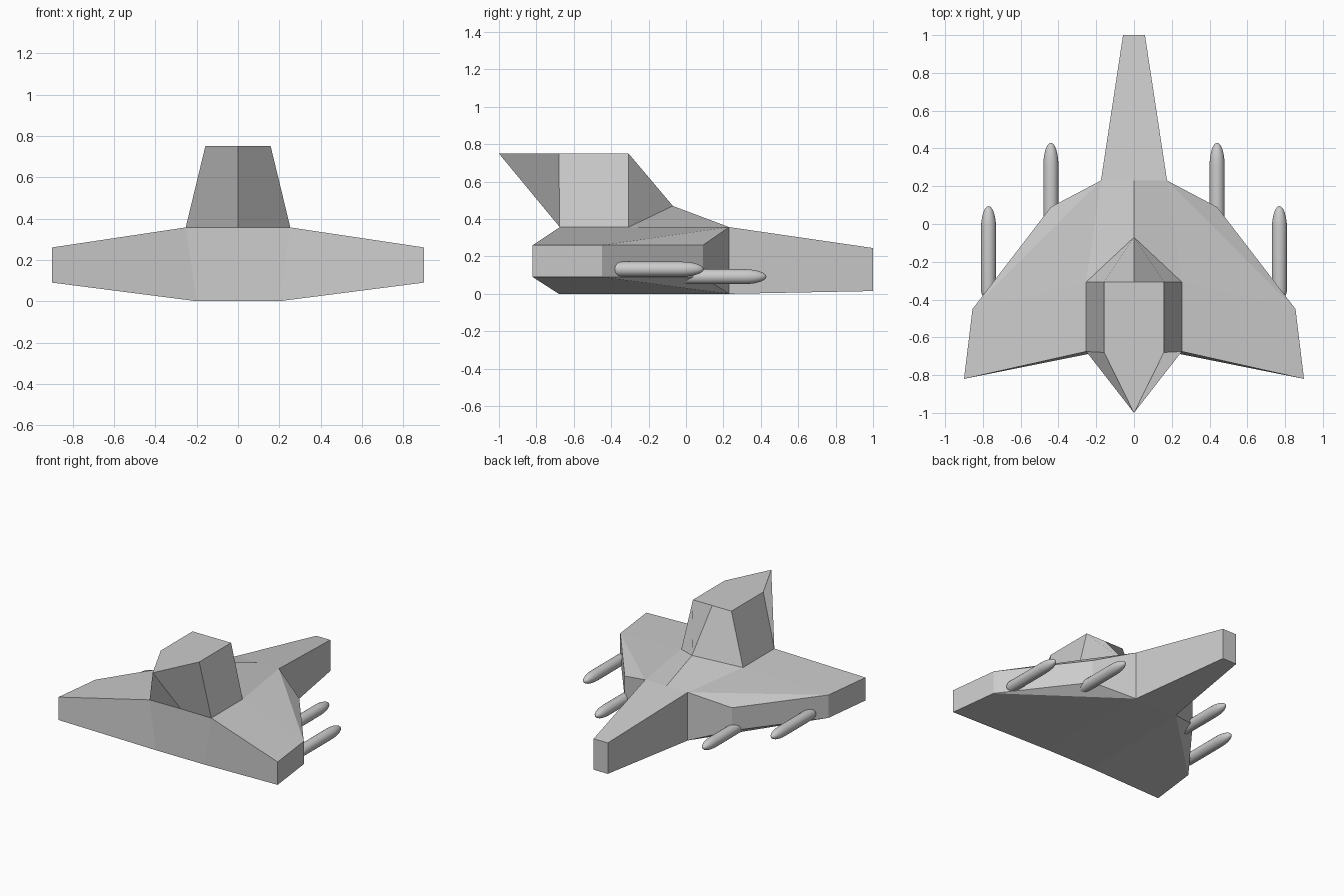
import bpy, bmesh
from math import pi, sin, cos

if "Cube" in bpy.data.objects:
    bpy.data.objects.remove(bpy.data.objects["Cube"])


def half_shell(name, pts, faces):
    """Right half from named points, mirrored across x = 0."""
    bm = bmesh.new()
    v = {k: bm.verts.new(p) for k, p in pts.items() if any(k in f.split() for f in faces)}
    for f in faces:
        bm.faces.new([v[k] for k in f.split()])
    geom = bm.verts[:] + bm.edges[:] + bm.faces[:]
    bmesh.ops.mirror(bm, geom=geom, axis='X', merge_dist=0.0)
    bmesh.ops.remove_doubles(bm, verts=bm.verts, dist=1e-4)
    bmesh.ops.recalc_face_normals(bm, faces=bm.faces)
    me = bpy.data.meshes.new(name)
    bm.to_mesh(me)
    bm.free()
    ob = bpy.data.objects.new(name, me)
    bpy.context.collection.objects.link(ob)
    return ob


top, tip_hi, tip_lo, roof = 0.357, 0.26, 0.09, 0.75
P = {
    # nose end
    "nose_t": (0.058, 1, 0.245), "nose_tc": (0, 1, 0.245),
    "nose_b": (0.058, 1, 0.015), "nose_bc": (0, 1, 0.015),
    # nose root
    "root_t": (0.175, 0.23, top), "root_tc": (0, 0.23, top),
    "root_b": (0.175, 0.23, 0), "root_bc": (0, 0.23, 0),
    # wing outline
    "lead_t": (0.44, 0.09, tip_hi), "lead_b": (0.44, 0.09, tip_lo),
    "mid_t": (0.855, -0.45, tip_hi), "mid_b": (0.855, -0.45, tip_lo),
    "tip_t": (0.90, -0.82, tip_hi), "tip_b": (0.90, -0.82, tip_lo),
    # wing roots on deck and belly, and tail end
    "deck": (0.253, -0.307, top), "belly": (0.2, -0.307, 0), "belly_c": (0, -0.307, 0),
    "rear_t": (0.253, -0.675, top), "rear_tc": (0, -0.672, top),
    "rear_b": (0.2, -0.68, 0), "rear_bc": (0, -0.68, 0),
    # tower
    "peak": (0, -0.07, 0.47), "roof_fc": (0, -0.307, roof), "roof_f": (0.158, -0.307, roof),
    "roof_r": (0.158, -0.68, roof), "roof_tail": (0, -1, roof),
}

# winged hull, open where the tower stands
half_shell("winged_hull", P, [
    "nose_tc nose_t nose_b nose_bc", "nose_t nose_tc root_tc root_t",
    "nose_t root_t root_b nose_b", "nose_b root_b root_bc nose_bc",
    "root_tc root_t deck peak",
    "root_t lead_t mid_t", "root_t mid_t deck", "deck mid_t tip_t rear_t",
    "root_t lead_t lead_b root_b", "lead_t mid_t mid_b lead_b", "mid_t tip_t tip_b mid_b",
    "root_b lead_b mid_b", "root_b mid_b belly", "belly mid_b tip_b rear_b",
    "root_b belly belly_c root_bc", "belly rear_b rear_bc belly_c",
    "tip_t rear_t rear_b tip_b", "rear_t rear_tc rear_bc rear_b",
])

# tower with overhanging pointed roof
half_shell("tower", P, [
    "peak deck roof_f roof_fc", "deck rear_t roof_r roof_f",
    "rear_t rear_tc roof_tail roof_r", "roof_fc roof_f roof_r roof_tail",
])


def pod(name, x, z, back, front, r=0.04, n=20):
    """Round-ended rod along y, lathed from a profile."""
    prof = [(back + 0.05 * (1 - cos(t)), r * sin(t)) for t in [i * pi / 10 for i in range(6)]]
    prof += [(front - 0.12 * (1 - sin(t)), r * cos(t)) for t in [i * pi / 12 for i in range(7)]]
    bm = bmesh.new()
    vs = [bm.verts.new((x + q, y, z)) for y, q in prof]
    es = [bm.edges.new(e) for e in zip(vs, vs[1:])]
    bmesh.ops.spin(bm, geom=vs + es, cent=(x, 0, z), axis=(0, 1, 0), angle=2 * pi, steps=n)
    bmesh.ops.remove_doubles(bm, verts=bm.verts, dist=1e-5)
    bmesh.ops.recalc_face_normals(bm, faces=bm.faces)
    for f in bm.faces:
        f.smooth = True
    me = bpy.data.meshes.new(name)
    bm.to_mesh(me)
    bm.free()
    bpy.context.collection.objects.link(bpy.data.objects.new(name, me))


# two pods under each wing
for side, s in (("right", 1), ("left", -1)):
    pod("inner_pod_" + side, s * 0.44, 0.092, -0.26, 0.43)
    pod("outer_pod_" + side, s * 0.77, 0.132, -0.40, 0.095)
